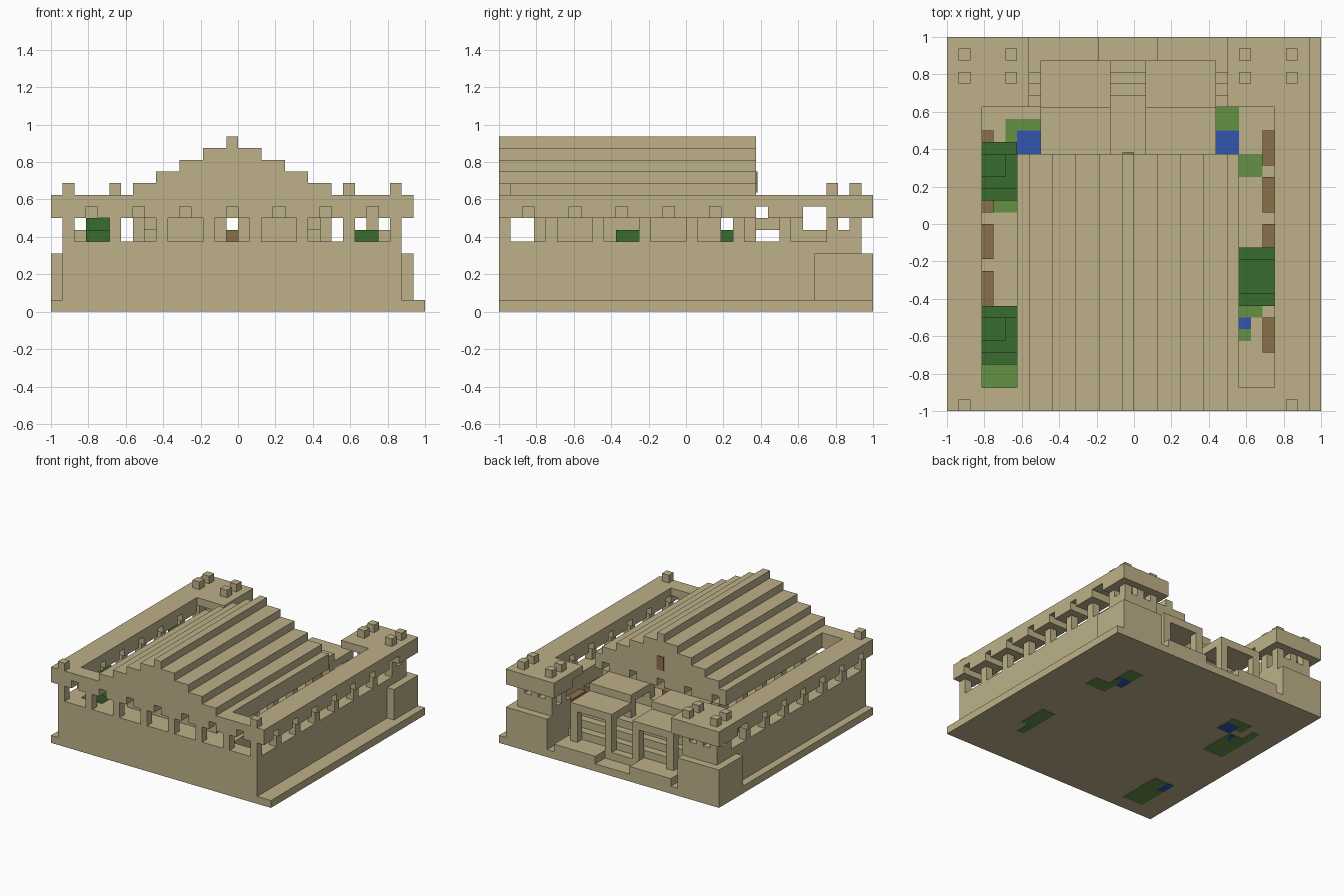
import bpy, bmesh

cube = bpy.data.objects.get("Cube")
if cube:
    bpy.data.objects.remove(cube)

U = 1 / 16  # one block


def material(name, rgb):
    m = bpy.data.materials.new(name)
    m.use_nodes = True
    col = (*rgb, 1)
    m.diffuse_color = col
    m.node_tree.nodes["Principled BSDF"].inputs["Base Color"].default_value = col
    return m


stone = material("sandstone", (.51, .44, .25))
wood = material("brown wood", (.26, .16, .07))
leaf = material("dark leaf", (.04, .15, .026))
grass = material("grass green", (.127, .283, .058))
water = material("water blue", (.032, .091, .43))
slate = material("slate blue", (.10, .205, .243))


def blocks(name, mat, boxes, mirror=False):
    """Boxes given as (x0, x1, y0, y1, z0, z1) in block units; mirrored about the building axis."""
    if mirror:
        boxes = boxes + [(31 - b[1], 31 - b[0], *b[2:]) for b in boxes]
    bm = bmesh.new()
    for x0, x1, y0, y1, z0, z1 in boxes:
        vs = bmesh.ops.create_cube(bm, size=1)["verts"]
        for v in vs:
            v.co.x = ((x0 + x1) / 2 + v.co.x * (x1 - x0)) * U - 1
            v.co.y = ((y0 + y1) / 2 + v.co.y * (y1 - y0)) * U - 1
            v.co.z = ((z0 + z1) / 2 + v.co.z * (z1 - z0)) * U
    me = bpy.data.meshes.new(name)
    bm.to_mesh(me)
    bm.free()
    me.materials.append(mat)
    ob = bpy.data.objects.new(name, me)
    bpy.context.collection.objects.link(ob)
    return ob


# Ground slab and lower walls
blocks("base_slab", stone, [(0, 32, 0, 32, .03, 1)])
blocks("front_wall", stone, [(1, 30, 0, 2, 1, 6)])
blocks("side_walls", stone, [(1, 3, 2, 27, 1, 6)], True)
blocks("tower_bases", stone, [(0, 6, 27, 32, 1, 5), (1, 6, 27, 31, 5, 6)], True)
blocks("podium", stone, [(6, 25, 2, 22, 1, 6), (8, 23, 22, 26, 1, 5)])

# Outer colonnades, one pillar every four blocks
blocks("front_pillars", stone, [(x, x + 1, 0, 1, 6, 8) for x in range(1, 30, 4)])
blocks("side_pillars", stone, [(1, 2, y, y + 1, 6, 8) for y in range(4, 29, 4)], True)
blocks("tower_pillars", stone,
       [(x, x + 1, y, y + 1, 6, 8) for x in (1, 3, 5) for y in (28, 30)]
       + [(1, 6, 30, 31, 6, 7), (1, 2, 28, 31, 6, 7)], True)

# Flat roof: whole upper layer, lower layer notched above each opening
blocks("front_roof", stone,
       [(0, 31, 0, 2, 9, 10), (0, 3, 0, 2, 8, 9), (28, 31, 0, 2, 8, 9)]
       + [(x, x + 3, 0, 2, 8, 9) for x in range(4, 27, 4)])
blocks("side_roof", stone,
       [(0, 3, 2, 27, 9, 10)]
       + [(0, 3, y, min(y + 3, 27), 8, 9) for y in range(3, 27, 4)], True)
blocks("tower_roof", stone,
       [(0, 7, 27, 32, 9, 10), (0, 7, 28, 30, 8, 9), (0, 7, 31, 32, 8, 9),
        (0, 2, 30, 31, 8, 9), (3, 5, 30, 31, 8, 9), (6, 7, 30, 31, 8, 9),
        (3, 7, 26, 27, 9, 10)], True)
blocks("roof_finials", stone,
       [(x, x + 1, y, y + 1, 10, 11) for x in (1, 5) for y in (28, 30)]
       + [(1, 2, 0, 1, 10, 11)], True)

# Stepped gable over the hall
blocks("gable_roof", stone,
       [(6, 25, 2, 22, 9, 10), (6, 25, 2, 20, 8, 9)]
       + [(7 + 2 * i, 24 - 2 * i, 0, 22, 10 + i, 11 + i) for i in range(5)])
blocks("gable_back_lintel", stone,
       [(6, 7, 20, 22, 8, 9)] + [(x, x + 3, 20, 22, 8, 9) for x in range(8, 22, 4)]
       + [(24, 25, 20, 22, 8, 9)])
blocks("hall_walls", stone, [(9, 15, 3, 19, 6, 8)], True)
blocks("hall_side_pillars", stone, [(7, 8, y, y + 1, 6, 8) for y in range(4, 21, 4)], True)
blocks("hall_back_pillars", stone, [(x, x + 1, 21, 22, 6, 8) for x in (7, 9, 13)], True)
blocks("door_sill", wood, [(15, 16, 20, 21, 6, 7)])
blocks("door_head", slate, [(15, 16, 19.5, 20, 8, 9)])
blocks("pediment_shutter", wood, [(15, 16, 22, 22.1, 10.2, 12)])

# Rear stairs and landings
blocks("rear_stairs", stone,
       [(7, 24, 26 + i, 27 + i, 1, 5 - i) for i in range(4)])
blocks("rear_landings", stone, [(7, 13, 30, 32, 1, 2)], True)

# Rear canopies on posts
blocks("upper_canopies", stone, [(8, 14, 22, 26, 7, 8)], True)
blocks("lower_canopies", stone, [(8, 14, 26, 30, 6, 7)], True)
blocks("canopy_posts", stone,
       [(x, x + 1, 25, 26, 5, 7) for x in (8, 13)]
       + [(x, x + 1, 29, 30, 1, 6) for x in (8, 13)], True)

# Benches along the courtyard walls
blocks("courtyard_benches", wood, [(3, 4, y, y + 3, 1, 4) for y in range(5, 24, 4)], True)

# Planting beds and pools set into the slab
blocks("planting_beds", grass, [
    (3, 6, 2, 8, 0, 1.04), (3, 6, 17, 22, 0, 1.04), (5, 8, 23, 25, 0, 1.04),
    (3, 4, 22, 24, 0, 1.04), (23, 25, 24, 26, 0, 1.04), (24, 25, 20, 25, 0, 1.04),
    (25, 27, 20, 22, 0, 1.04), (25, 27, 8, 12, 0, 1.04), (25, 26, 6, 8, 0, 1.04)])
blocks("pools", water, [
    (6, 8, 22, 24, 0, 1.08), (5, 6, 20, 22, 0, 1.08), (23, 25, 22, 24, 0, 1.08),
    (25, 26, 7, 8, 0, 1.08), (3, 4, 6, 8, 0, 1.08)])

# Courtyard trees
for label, x, y, cap in (("front_left", 3, 4, 1), ("back_left", 3, 18, 1), ("right", 25, 9, 0)):
    blocks(label + "_trunk", wood, [(x + 1, x + 2, y + 2, y + 3, 1, 5)])
    crown = [(x, x + 3, y, y + 5, 5, 6), (x, x + 3, y + 1, y + 4, 6, 7)]
    if cap:
        crown.append((x, x + 2, y + 2, y + 4, 7, 8))
    blocks(label + "_crown", leaf, crown)
